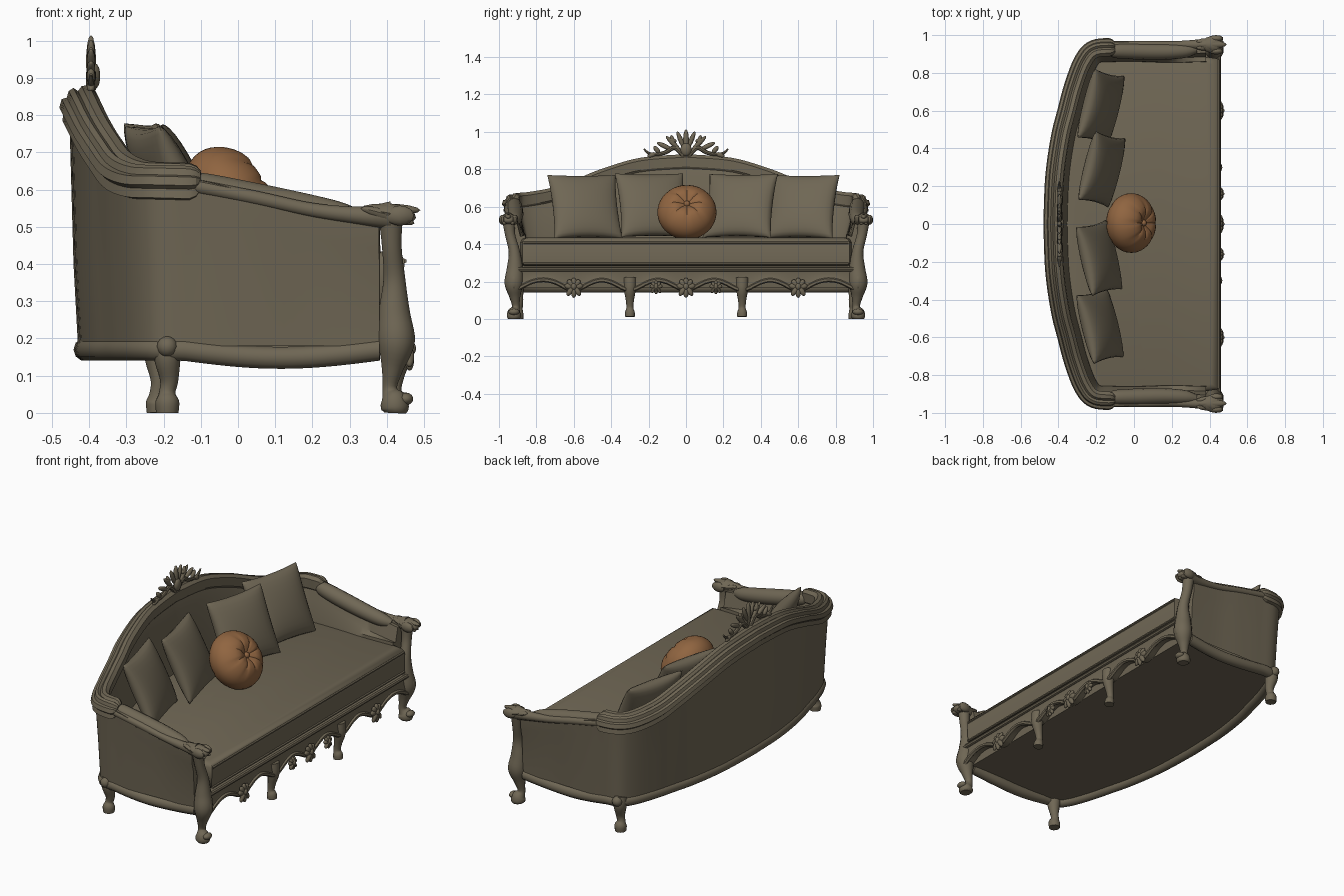
import bpy, bmesh, math
from mathutils import Vector, Matrix

if "Cube" in bpy.data.objects:
    bpy.data.objects.remove(bpy.data.objects["Cube"])

def material(name, rgb):
    m = bpy.data.materials.new(name)
    m.diffuse_color = (*rgb, 1)
    m.use_nodes = True
    m.node_tree.nodes["Principled BSDF"].inputs["Base Color"].default_value = m.diffuse_color
    return m

OLIVE = material("olive_brown", (0.16, 0.135, 0.09))
RUST = material("rust_brown", (0.28, 0.13, 0.052))

def finish(name, bm, mat=OLIVE, angle=40):
    bmesh.ops.recalc_face_normals(bm, faces=bm.faces[:])
    me = bpy.data.meshes.new(name)
    bm.to_mesh(me)
    bm.free()
    ob = bpy.data.objects.new(name, me)
    bpy.context.collection.objects.link(ob)
    me.materials.append(mat)
    bpy.ops.object.select_all(action='DESELECT')
    ob.select_set(True)
    bpy.context.view_layer.objects.active = ob
    bpy.ops.object.shade_smooth_by_angle(angle=math.radians(angle))
    return ob

def smooth(pts, n=6):
    """Catmull-Rom through points of any dimension."""
    out = []
    for i in range(len(pts) - 1):
        p0, p1, p2, p3 = (pts[max(i - 1, 0)], pts[i], pts[i + 1], pts[min(i + 2, len(pts) - 1)])
        for k in range(n):
            t = k / n
            out.append(tuple(0.5 * (2 * b + (c - a) * t + (2 * a - 5 * b + 4 * c - d) * t * t
                             + (3 * b - a - 3 * c + d) * t ** 3) for a, b, c, d in zip(p0, p1, p2, p3)))
    return out + [tuple(pts[-1])]

def loft(bm, rings):
    vs = [[bm.verts.new(p) for p in r] for r in rings]
    n = len(vs[0])
    for a, b in zip(vs, vs[1:]):
        for i in range(n):
            bm.faces.new((a[i], a[(i + 1) % n], b[(i + 1) % n], b[i]))
    bm.faces.new(vs[0])
    bm.faces.new(vs[-1])

def tube(bm, pts, sides=10, n=5):
    """Tube through (x, y, z, radius) points."""
    path = smooth(pts, n)
    P = [Vector(p[:3]) for p in path]
    ref = Vector((1, 0, 0)) if abs((P[-1] - P[0]).normalized().x) < 0.7 else Vector((0, 0, 1))
    rings = []
    for i, p in enumerate(P):
        t = (P[min(i + 1, len(P) - 1)] - P[max(i - 1, 0)]).normalized()
        u = t.cross(ref).normalized()
        w = t.cross(u)
        rings.append([p + path[i][3] * (u * math.cos(a) + w * math.sin(a))
                      for a in (2 * math.pi * k / sides for k in range(sides))])
    loft(bm, rings)

def leaf(bm, base, size, rx=0, ry=0):
    """Flattened pod growing from base; rx leans it to +y, ry leans it to +x."""
    t, w, length = size
    m = (Matrix.Translation(base) @ Matrix.Rotation(math.radians(-rx), 4, 'X')
         @ Matrix.Rotation(math.radians(ry), 4, 'Y')
         @ Matrix.Translation((0, 0, length / 2)) @ Matrix.Diagonal((t, w, length / 2, 1)))
    bmesh.ops.create_uvsphere(bm, u_segments=10, v_segments=7, radius=1, matrix=m)

def both(half):
    """Mirror a half path (starting at y = 0) to the whole width."""
    return [(p[0], -p[1], p[2]) for p in reversed(half[1:])] + half

def normals(path):
    out = []
    for i in range(len(path)):
        a, b = path[max(i - 1, 0)], path[min(i + 1, len(path) - 1)]
        out.append(Vector((-(b[1] - a[1]), b[0] - a[0], 0)).normalized())
    return out

def off(p, n, a, z):
    return (p[0] + n.x * a, p[1] + n.y * a, z)

# main lines: back rail, and the same line carried along the arms
RAIL = [(-.43, 0, .835), (-.42, .25, .815), (-.39, .46, .755), (-.355, .6, .70), (-.32, .73, .655),
        (-.27, .86, .632), (-.21, .925, .628), (-.1, .935, .625)]
ARM = [(.05, .935, .585), (.2, .93, .55), (.38, .935, .52)]
rail = both(smooth(RAIL))
body = both(smooth(RAIL + ARM))
nr, nb = normals(rail), normals(body)

# upholstered back and arm shell
bm = bmesh.new()
loft(bm, [[off(p, n, a, z) for a, z in ((0, .18), (.012, .4), (.022, p[2] - .08), (.028, p[2]),
           (-.03, p[2]), (-.05, p[2] - .08), (-.075, .45), (-.085, .3))] for p, n in zip(body, nb)])
finish("back_and_arm_upholstery", bm)

# carved moulded top rail
PROFILE = [(-.045, -.02), (-.047, .03), (-.03, .046), (-.01, .043), (0, .03), (.012, .038), (.025, .03),
           (.03, .012), (.044, .008), (.05, -.015), (.038, -.025), (.042, -.05), (.02, -.055), (-.03, -.04)]
bm = bmesh.new()
rings = []
for i, (p, n) in enumerate(zip(rail, nr)):
    e = min(i, len(rail) - 1 - i)
    s = (.55, .85, 1)[min(e, 2)]
    rings.append([off(p, n, a * s, p[2] + b * s) for a, b in PROFILE])
loft(bm, rings)
finish("top_rail", bm, angle=25)

# lower frame rail around back and sides
bm = bmesh.new()
rings = []
for p, n in zip(body, nb):
    z = .17 if p[0] < -.15 else .17 - .022 * math.sin(math.pi * (p[0] + .15) / .53)
    rings.append([off(p, n, -.018 + .03 * math.cos(k * math.pi / 5), z + .031 * math.sin(k * math.pi / 5))
                  for k in range(10)])
loft(bm, rings)
finish("lower_rail", bm)

# seat cushion and the deck below it
def seat_ring(inset, z, front):
    ring = [off(p, n, -.05 - inset, z) for p, n in zip(body, nb)]
    return ring + [(front, .875 - inset, z), (front, -.875 + inset, z)]

bm = bmesh.new()
loft(bm, [seat_ring(*r) for r in ((.012, .283, .425), (0, .297, .445), (0, .41, .447), (.01, .427, .438), (.03, .434, .41))])
finish("seat_cushion", bm, angle=50)
bm = bmesh.new()
loft(bm, [seat_ring(-.02, .165, .40), seat_ring(-.02, .285, .415)])
finish("seat_deck", bm)
bm = bmesh.new()
for z in (.295, .408):
    tube(bm, [(.446, -.87, z, .007), (.446, 0, z, .007), (.446, .87, z, .007)], 6)
finish("seat_piping", bm)

# scalloped front apron with beaded edges
def apron_z(y):
    return .21 - .055 * max(math.exp(-((y - c) / .085) ** 2) for c in (0, -.3, .3, -.6, .6, -.93, .93))

ys = [-.92 + 1.84 * i / 92 for i in range(93)]
bm = bmesh.new()
loft(bm, [[(.39, y, .272), (.45, y, .272), (.44, y, .24), (.452, y, apron_z(y)), (.40, y, apron_z(y))] for y in ys])
tube(bm, [(.448, y, apron_z(y), .012) for y in ys], 6, 1)
tube(bm, [(.448, -.9, .265, .012), (.448, 0, .265, .012), (.448, .9, .265, .012)], 8)
finish("front_apron", bm)

# carved leaf clusters on the apron
bm = bmesh.new()
for c, s in ((0, 1), (-.6, 1), (.6, 1), (-.16, .7), (.16, .7)):
    for a in (-80, -40, 0, 40, 80):
        leaf(bm, (.458, c, .17), (.012, .016 * s, .05 * s), a)
    for a in (145, 180, 215):
        leaf(bm, (.461, c, .175), (.013, .015 * s, .062 * s), a)
    leaf(bm, (.465, c, .155), (.014, .016 * s, .036))
finish("apron_carvings", bm)

# legs, arm posts, scroll hands, arm pads
for s, side in ((1, "left"), (-1, "right")):
    bm = bmesh.new()
    tube(bm, [(x, s * y, z, r) for x, y, z, r in (
        (.41, .95, .54, .035), (.413, .94, .45, .027), (.42, .918, .36, .03), (.42, .915, .27, .043),
        (.425, .92, .19, .05), (.415, .915, .12, .03), (.408, .91, .065, .02), (.418, .918, .035, .036),
        (.422, .92, .012, .038), (.422, .92, 0, .03))], 14)
    leaf(bm, (.462, s * .92, .16), (.014, .022, .08))
    leaf(bm, (.45, s * .92, .02), (.022, .03, .035))
    finish("front_post_" + side, bm)

    bm = bmesh.new()
    x0 = -.215 if s > 0 else -.19
    tube(bm, [(x0 + x, s * y, z, r) for x, y, z, r in (
        (0, .9, .2, .036), (0, .905, .15, .036), (.005, .895, .09, .025), (0, .895, .055, .022),
        (0, .9, .03, .032), (0, .9, 0, .03))], 12)
    bmesh.ops.create_uvsphere(bm, u_segments=12, v_segments=8, radius=.028,
                              matrix=Matrix.Translation((x0, s * .93, .178)))
    finish("back_leg_" + side, bm)

    bm = bmesh.new()
    tube(bm, [(x, s * .3, z, r) for x, z, r in ((.43, .22, .035), (.435, .16, .032), (.425, .1, .022),
              (.42, .06, .019), (.425, .035, .026), (.427, .012, .026))], 12)
    finish("middle_leg_" + side, bm)

    bm = bmesh.new()
    tube(bm, [(x, s * y, z, r) for x, y, z, r in (
        (-.13, .918, .615, .025), (-.1, .917, .608, .038), (0, .915, .585, .043), (.15, .912, .555, .042),
        (.27, .916, .532, .036), (.33, .925, .522, .02))], 14)
    finish("arm_pad_" + side, bm, angle=60)

    bm = bmesh.new()
    tube(bm, [(x, s * y, z, r) for x, y, z, r in (
        (-.12, .95, .61, .02), (.05, .95, .577, .02), (.2, .948, .545, .02), (.33, .95, .53, .026), (.41, .95, .53, .04))])
    leaf(bm, (.36, s * .95, .545), (.028, .046, .12), 0, 100)
    for a, l in ((-28, .15), (0, .16), (28, .15)):
        leaf(bm, (.33, s * (.95 + a * .0006), .55), (.016, .02, l), a * .3, 92 + abs(a) * .5)
    for y in (.915, .982):
        bmesh.ops.create_uvsphere(bm, u_segments=10, v_segments=8, radius=.03,
            matrix=Matrix.Translation((.435, s * y, .53)) @ Matrix.Diagonal((1.3, .6, .9, 1)))
    finish("arm_scroll_" + side, bm)

# pierced leaf crest
bm = bmesh.new()
leaf(bm, (-.395, 0, .875), (.014, .016, .14))
leaf(bm, (-.385, 0, .87), (.016, .03, .07))
for s in (1, -1):
    tube(bm, [(-.395, s * y, z, r) for y, z, r in ((.01, .87, .014), (.06, .915, .013), (.11, .89, .011),
              (.16, .88, .009), (.2, .886, .008), (.225, .91, .004))], 8)
    for y, z, a, l in ((.01, .91, 22, .1), (.03, .9, 45, .11), (.06, .91, 15, .075), (.075, .905, 65, .09),
                       (.14, .885, 40, .05), (.16, .885, 110, .05), (.05, .95, 80, .05)):
        leaf(bm, (-.395, s * y, z), (.012, .013, l), s * a)
finish("crest_carving", bm)

# four square back pillows leaning on the back
N = 14
for i, (x, y, z, yaw) in enumerate(((-.175, .62, .6, -14), (-.17, .29, .605, -14), (-.185, -.18, .608, 13), (-.18, -.54, .6, 14))):
    bm = bmesh.new()
    for side in (1, -1):
        g = []
        for a in range(N + 1):
            row = []
            for b in range(N + 1):
                u, v = (math.sin(math.pi / 2 * (2 * k / N - 1)) for k in (a, b))
                h = .062 * ((1 - u * u) * (1 - v * v)) ** .4
                row.append(bm.verts.new((side * h, .188 * u * (1 - .06 * (1 - v * v)), .188 * v * (1 - .06 * (1 - u * u)))))
            g.append(row)
        for a in range(N):
            for b in range(N):
                bm.faces.new((g[a][b], g[a + 1][b], g[a + 1][b + 1], g[a][b + 1]))
    bmesh.ops.remove_doubles(bm, verts=bm.verts[:], dist=1e-5)
    bm.transform(Matrix.Translation((x, y, z)) @ Matrix.Rotation(math.radians(yaw), 4, 'Z')
                 @ Matrix.Rotation(math.radians(-25), 4, 'Y'))
    finish("back_pillow_%d" % (i + 1), bm, angle=60)

# round pleated cushion with a centre button
bm = bmesh.new()
bmesh.ops.create_uvsphere(bm, u_segments=48, v_segments=20, radius=1)
for v in bm.verts:
    r, a = math.hypot(v.co.x, v.co.y), math.atan2(v.co.y, v.co.x)
    pleat = 1 - .1 * (1 - abs(math.sin(4 * a))) ** 3 * min(1, 2 * r) * (1 - r * .5)
    dent = 1 - .35 * math.exp(-(r / .3) ** 2)
    v.co = (v.co.x * .158, v.co.y * .158, v.co.z * .118 * dent * pleat)
bmesh.ops.create_uvsphere(bm, u_segments=12, v_segments=8, radius=.018, matrix=Matrix.Translation((0, 0, .078)))
bm.transform(Matrix.Translation((-.015, .005, .57)) @ Matrix.Rotation(math.radians(55), 4, 'Y'))
finish("round_cushion", bm, RUST, 50)
